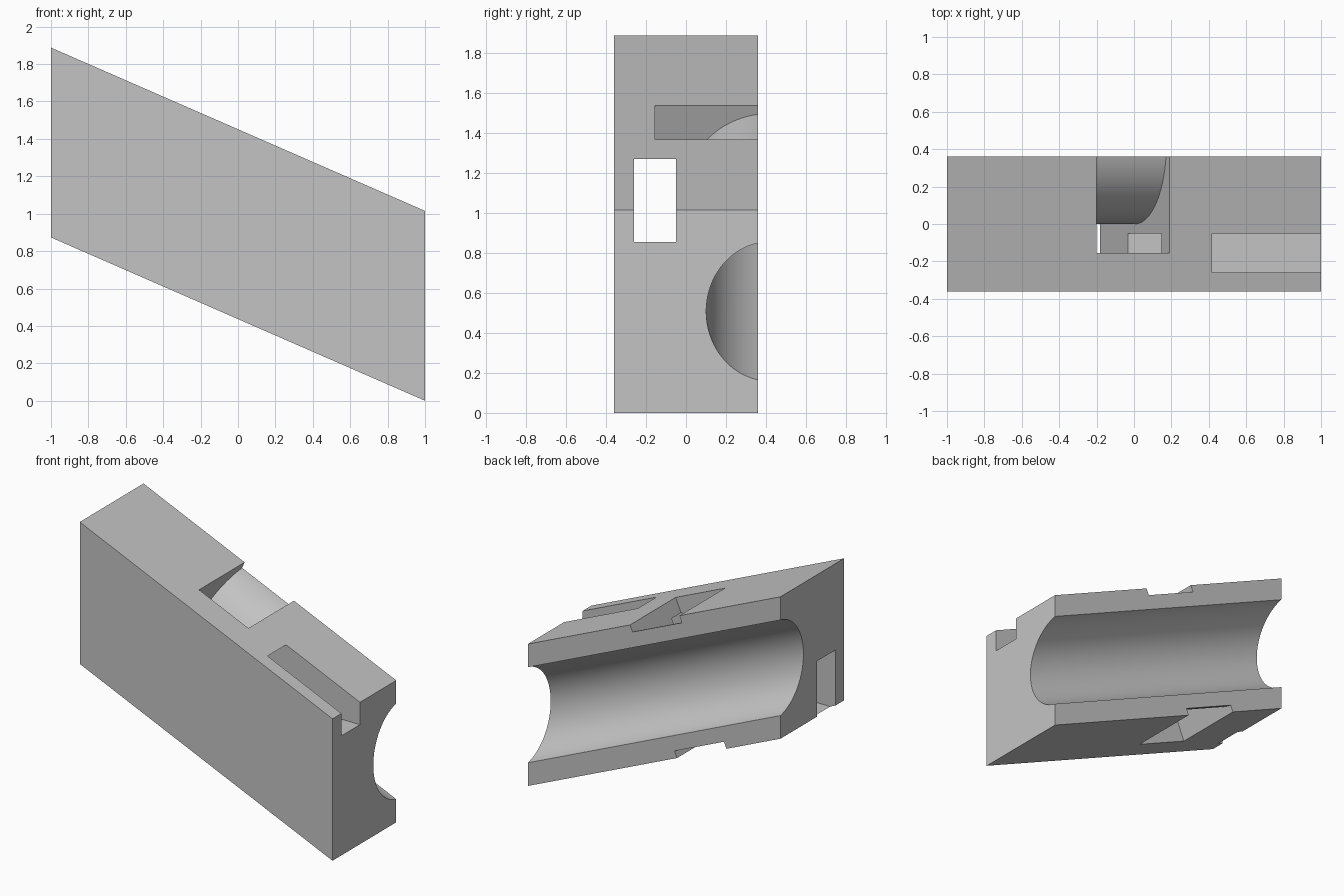
import bpy, bmesh, math
from mathutils import Matrix, Vector

if "Cube" in bpy.data.objects:
    bpy.data.objects.remove(bpy.data.objects["Cube"])

HEIGHT, DROP, HALF_Y = 1.015, 0.873, 0.36
TILT = math.atan(DROP / 2)
CENTRE = Vector((0, 0, (HEIGHT + DROP) / 2))
AXIS_Y, BORE_R, COLLAR_R = 0.42, 0.319, 0.42
# Frame whose x axis runs down the slope
SLOPE = Matrix.Translation(CENTRE) @ Matrix.Rotation(TILT, 4, 'Y')

grey = bpy.data.materials.new("plain_grey")
grey.use_nodes = True
COLOUR = (0.55, 0.55, 0.55, 1)
grey.diffuse_color = COLOUR
grey.node_tree.nodes["Principled BSDF"].inputs["Base Color"].default_value = COLOUR


def add_object(name, bm, helper=True):
    bmesh.ops.recalc_face_normals(bm, faces=bm.faces)
    mesh = bpy.data.meshes.new(name)
    bm.to_mesh(mesh)
    bm.free()
    mesh.materials.append(grey)
    obj = bpy.data.objects.new(name, mesh)
    bpy.context.collection.objects.link(obj)
    obj.hide_render = helper
    return obj


def box(name, low, high, frame=Matrix()):
    low, high = Vector(low), Vector(high)
    bm = bmesh.new()
    size = Matrix.Diagonal((high - low).to_4d())
    bmesh.ops.create_cube(bm, size=1, matrix=frame @ Matrix.Translation((low + high) / 2) @ size)
    return add_object(name, bm)


def slope_cylinder(name, radius, length):
    bm = bmesh.new()
    place = SLOPE @ Matrix.Translation((0, AXIS_Y, 0)) @ Matrix.Rotation(math.pi / 2, 4, 'Y')
    bmesh.ops.create_cone(bm, cap_ends=True, segments=128, radius1=radius,
                          radius2=radius, depth=length, matrix=place)
    return add_object(name, bm)


def cut(target, cutter):
    mod = target.modifiers.new("cut", 'BOOLEAN')
    mod.operation, mod.solver, mod.object = 'DIFFERENCE', 'EXACT', cutter
    bpy.context.view_layer.objects.active = target
    bpy.ops.object.modifier_apply(modifier=mod.name)
    bpy.data.objects.remove(cutter)


# Slanted block: parallelogram profile extruded front to back
bm = bmesh.new()
profile = [(-1, DROP), (1, 0), (1, HEIGHT), (-1, DROP + HEIGHT)]
face = bm.faces.new([bm.verts.new((x, -HALF_Y, z)) for x, z in profile])
grown = bmesh.ops.extrude_face_region(bm, geom=[face])["geom"]
bmesh.ops.translate(bm, vec=(0, 2 * HALF_Y, 0),
                    verts=[v for v in grown if isinstance(v, bmesh.types.BMVert)])
block = add_object("slanted_block", bm, helper=False)

# Round bore along the slope, open at the back
cut(block, slope_cylinder("bore_cutter", BORE_R, 4))

# Strap channel wrapping around a round collar
strap = box("strap_cutter", (-0.421, -0.155, -1), (0.005, 1, 1), SLOPE)
cut(strap, slope_cylinder("collar_cutter", COLLAR_R, 4))
cut(block, strap)

# Level rectangular passage through the whole length
cut(block, box("passage_cutter", (-2, -0.26, 0.855), (2, -0.05, 1.27)))

# Smooth bore and collar, crisp edges elsewhere
bpy.ops.object.select_all(action='DESELECT')
block.select_set(True)
bpy.context.view_layer.objects.active = block
bpy.ops.object.shade_smooth_by_angle(angle=math.radians(25))
